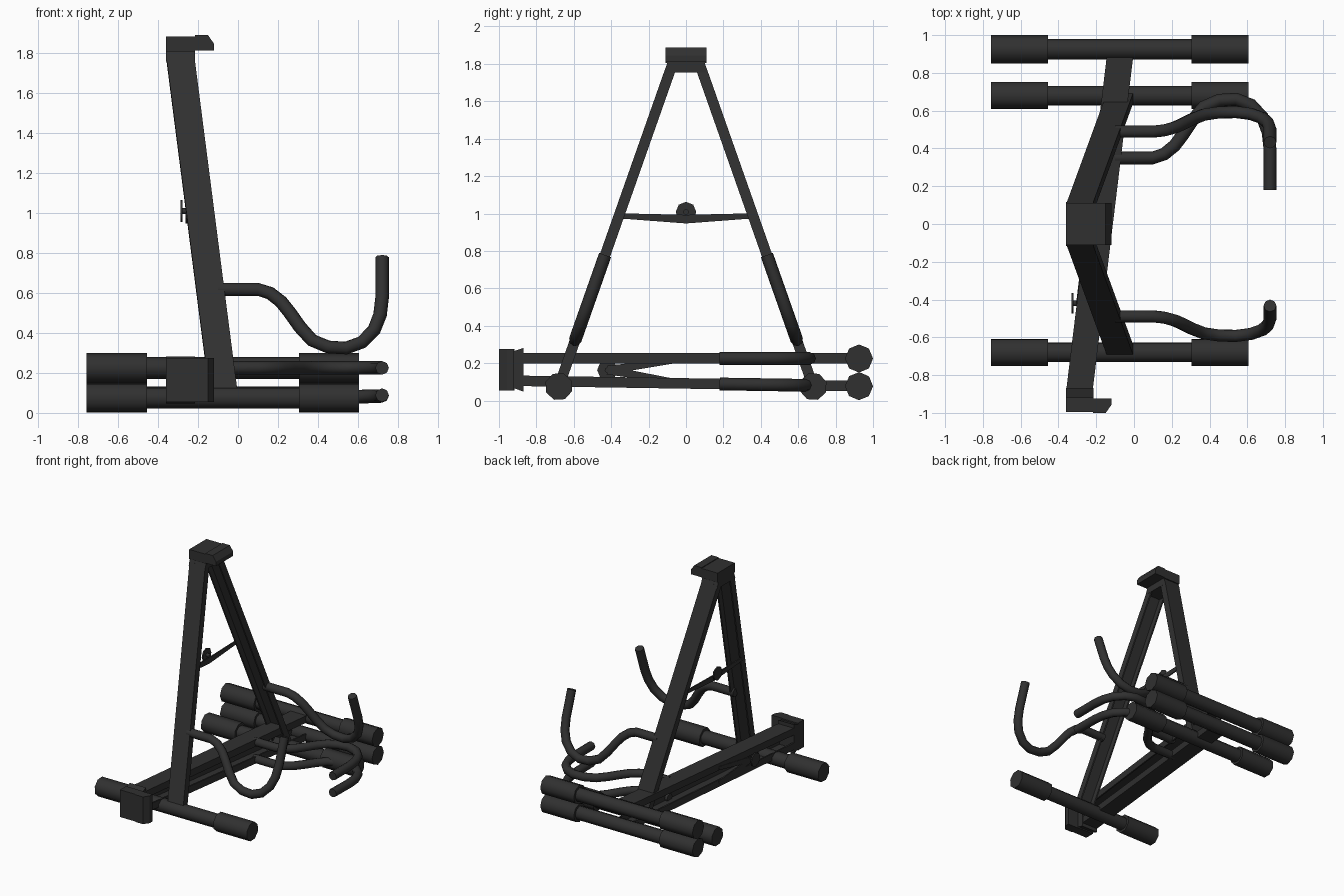
import bpy, bmesh, math
from mathutils import Matrix, Vector

if "Cube" in bpy.data.objects:
    bpy.data.objects.remove(bpy.data.objects["Cube"])

black = bpy.data.materials.new("matte_black")
black.diffuse_color = (0.03, 0.03, 0.03, 1)
black.use_nodes = True
black.node_tree.nodes["Principled BSDF"].inputs["Base Color"].default_value = black.diffuse_color


def finish(name, bm, mat=Matrix(), smooth=False):
    bm.transform(mat)
    bmesh.ops.recalc_face_normals(bm, faces=bm.faces)
    me = bpy.data.meshes.new(name)
    bm.to_mesh(me)
    bm.free()
    ob = bpy.data.objects.new(name, me)
    bpy.context.collection.objects.link(ob)
    me.materials.append(black)
    if smooth:
        bpy.ops.object.select_all(action='DESELECT')
        ob.select_set(True)
        bpy.context.view_layer.objects.active = ob
        bpy.ops.object.shade_smooth_by_angle(angle=math.radians(50))
    return ob


def loft(rings):
    """Closed solid through a list of equal-length point rings."""
    bm = bmesh.new()
    vs = [[bm.verts.new(p) for p in r] for r in rings]
    n = len(vs[0])
    for a, b in zip(vs, vs[1:]):
        for i in range(n):
            bm.faces.new((a[i], a[(i + 1) % n], b[(i + 1) % n], b[i]))
    bm.faces.new(vs[0])
    bm.faces.new(vs[-1][::-1])
    return bm


def tube(path, sides=8):
    """Round tube along (x, z, radius) points in the local xz plane."""
    rings = []
    for i, (x, z, r) in enumerate(path):
        a, b = path[max(i - 1, 0)], path[min(i + 1, len(path) - 1)]
        t = Vector((b[0] - a[0], 0, b[1] - a[1])).normalized()
        n = Vector((-t.z, 0, t.x))
        ring = []
        for k in range(sides):
            w = 2 * math.pi * k / sides
            ring.append(Vector((x, 0, z)) + n * r * math.cos(w) + Vector((0, r * math.sin(w), 0)))
        rings.append(ring)
    return loft(rings)


G, T, H = 0.075, 0.055, 0.034
FOOT = [(-.757, 0, G), (-.455, 0, G), (-.455, 0, T), (.305, 0, T), (.305, 0, G), (.605, 0, G)]
HOOK = [(x, z, H) for x, z in [(-.1, .575), (.1, .575), (.16, .555), (.215, .51), (.26, .45),
        (.31, .375), (.37, .305), (.45, .27), (.54, .264), (.62, .295), (.68, .36),
        (.71, .44), (.72, .53), (.72, .745)]]
# channel section of a leg, open towards the inside (-y)
W, D, K = 0.07, 0.028, 0.012
CHANNEL = [(-W, -D), (-W, D), (W, D), (W, -D), (W - K, -D), (W - K, D - K), (-W + K, D - K), (-W + K, -D)]


def leg_x(u):
    return -0.075 - 0.21 * (u - 0.045) / 1.73


def side(name, mat):
    """One leg with its foot bar and its cradle hook."""
    finish(name + "_foot", tube(FOOT), mat, True)
    finish(name + "_hook", tube(HOOK), mat, True)
    finish(name + "_leg", loft([[(leg_x(u) + x, y, u) for x, y in CHANNEL] for u in (.03, 1.8)]), mat)


def head(name, mat):
    """Hinge block, flared skirt and front lip."""
    def slab(hy, z, x0=-.36, x1=-.215):
        return [(x0, -hy, z), (x1, -hy, z), (x1, hy, z), (x0, hy, z)]
    finish(name + "_hinge_block", loft([slab(.11, .05), slab(.11, .127)]), mat)
    finish(name + "_hinge_skirt", loft([slab(.117, 0), slab(.1, .05)]), mat)
    lip = [(-.216, .055), (-.12, .055), (-.12, .09), (-.15, .133), (-.216, .133)]
    finish(name + "_lip", loft([[(x, y, z) for x, z in lip] for y in (-.11, .11)]), mat)


def brace(name, ends, pivot, knob_dir):
    """Two thin folding bars meeting at a knob on the back of the legs."""
    p = Vector(pivot)
    for i, e in enumerate(ends):
        e = Vector(e)
        d = (p - e).normalized()
        n = Vector((1, 0, 0)).cross(d).normalized()
        rings = []
        for c, h in ((e, .014), (p, .023)):
            rings.append([c + n * s * h + Vector((t, 0, 0)) for s, t in
                          ((-1, -.005), (1, -.005), (1, .005), (-1, .005))])
        finish(f"{name}_brace_{i}", loft(rings))
    stem = [(-.03, 0, .055), (-.02, 0, .055), (-.02, 0, .015), (.006, 0, .015)]
    finish(name + "_brace_knob", tube(stem), Matrix.Translation(p + Vector(knob_dir)), True)


flip = Matrix.Scale(-1, 4, (0, 1, 0))

# standing A-frame stand
lean = Matrix.Translation((0, .68, .075)) @ Matrix.Rotation(math.radians(19.4), 4, 'X')
side("standing_rear", lean)
side("standing_front", flip @ lean)
head("standing", Matrix.Translation((0, 0, 1.755)))
bx = leg_x(.965) - W
brace("standing", [(bx, .345, .987), (bx, -.345, .987)], (bx, 0, .97), (0, 0, .038))

# folded stand lying on the floor
side("folded_upper", Matrix.Translation((0, .925, .225)) @ Matrix.Rotation(math.radians(90), 4, 'X'))
side("folded_lower", Matrix.Translation((0, .925, .077)) @ Matrix.Rotation(math.radians(89.1), 4, 'X') @ flip)
head("folded", Matrix.Translation((0, -.868, .165)) @ Matrix.Rotation(math.radians(90), 4, 'X'))
brace("folded", [(bx, -.05, .215), (bx, -.05, .1)], (leg_x(1.33) - W, -.42, .163), (0, 0, 0))
